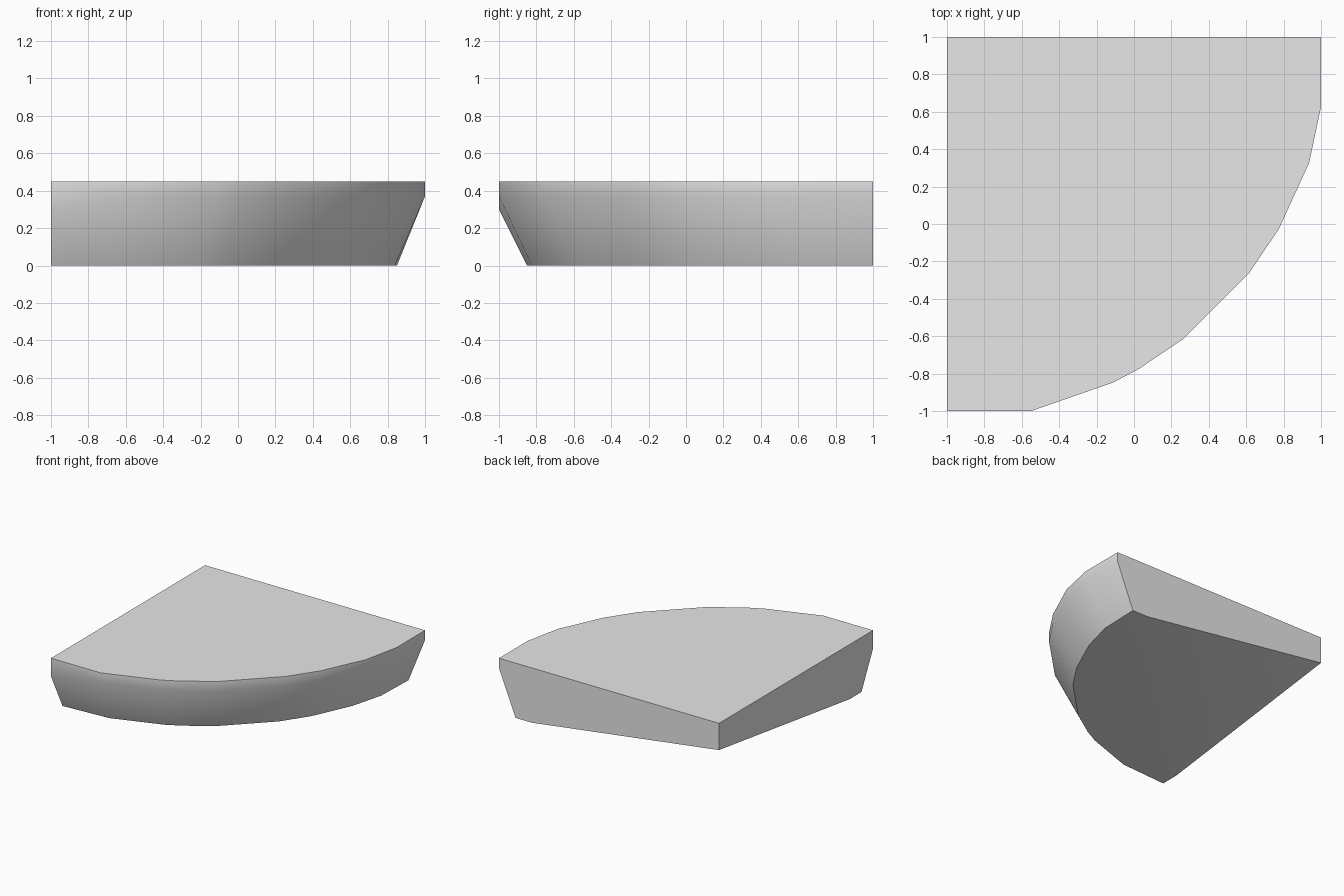
import bpy
import bmesh
from math import radians, sin, cos
from mathutils import Vector

default_cube = bpy.data.objects.get("Cube")
if default_cube:
    bpy.data.objects.remove(default_cube)

TOP, MID, CORNER_Z = 0.45, 0.37, 0.23
ARC_ANGLES = [0, 12.7, 25.7, 30, 37.9, 52.1, 59.9, 70.8, 79.5, 90]


def arc_point(angle, radius, z, limit=2.0):
    """Point on the arc around the wedge corner, trimmed to the square."""
    a = radians(angle)
    return Vector((min(radius * sin(a), limit) - 1,
                   1 - min(radius * cos(a), limit), z))


# Flat grey material
grey = bpy.data.materials.new("plain_grey")
grey.use_nodes = True
colour = (0.8, 0.8, 0.8, 1)
grey.diffuse_color = colour
grey.node_tree.nodes["Principled BSDF"].inputs["Base Color"].default_value = colour

bm = bmesh.new()

# Curved side: upright rim band above an inward sloping skirt
upper, middle, lower = [], [], []
for angle in ARC_ANGLES:
    at_end = angle in (0, 90)
    rim_z = 0.30 if angle == 0 else MID
    upper.append(bm.verts.new(arc_point(angle, 2.05, TOP)))
    middle.append(bm.verts.new(arc_point(angle, 2.05, rim_z)))
    lower.append(bm.verts.new(arc_point(angle, 1.85 if at_end else 1.87, 0)))

for high, low in ((upper, middle), (middle, lower)):
    for i in range(len(ARC_ANGLES) - 1):
        bm.faces.new((high[i], low[i], low[i + 1], high[i + 1]))

# Wedge corner and the crease where the underside starts to rise
corner_top = bm.verts.new((-1, 1, TOP))
corner_low = bm.verts.new((-1, 1, CORNER_Z))
crease_front = bm.verts.new((-1, -0.70, 0))
crease_back = bm.verts.new((0.70, 1, 0))

# Top, two straight sides, flat foot and rising underside
bm.faces.new([corner_top] + upper)
bm.faces.new((corner_top, corner_low, crease_front, lower[0], middle[0], upper[0]))
bm.faces.new((corner_top, upper[-1], middle[-1], lower[-1], crease_back, corner_low))
bm.faces.new([crease_front, crease_back] + lower[::-1])
bm.faces.new((corner_low, crease_back, crease_front))
bmesh.ops.recalc_face_normals(bm, faces=bm.faces)

mesh = bpy.data.meshes.new("quarter_wedge")
bm.to_mesh(mesh)
bm.free()
mesh.materials.append(grey)
wedge = bpy.data.objects.new("quarter_wedge", mesh)
bpy.context.collection.objects.link(wedge)

# Smooth curved side with sharp outer edges
bpy.ops.object.select_all(action="DESELECT")
wedge.select_set(True)
bpy.context.view_layer.objects.active = wedge
bpy.ops.object.shade_smooth_by_angle(angle=radians(35))
